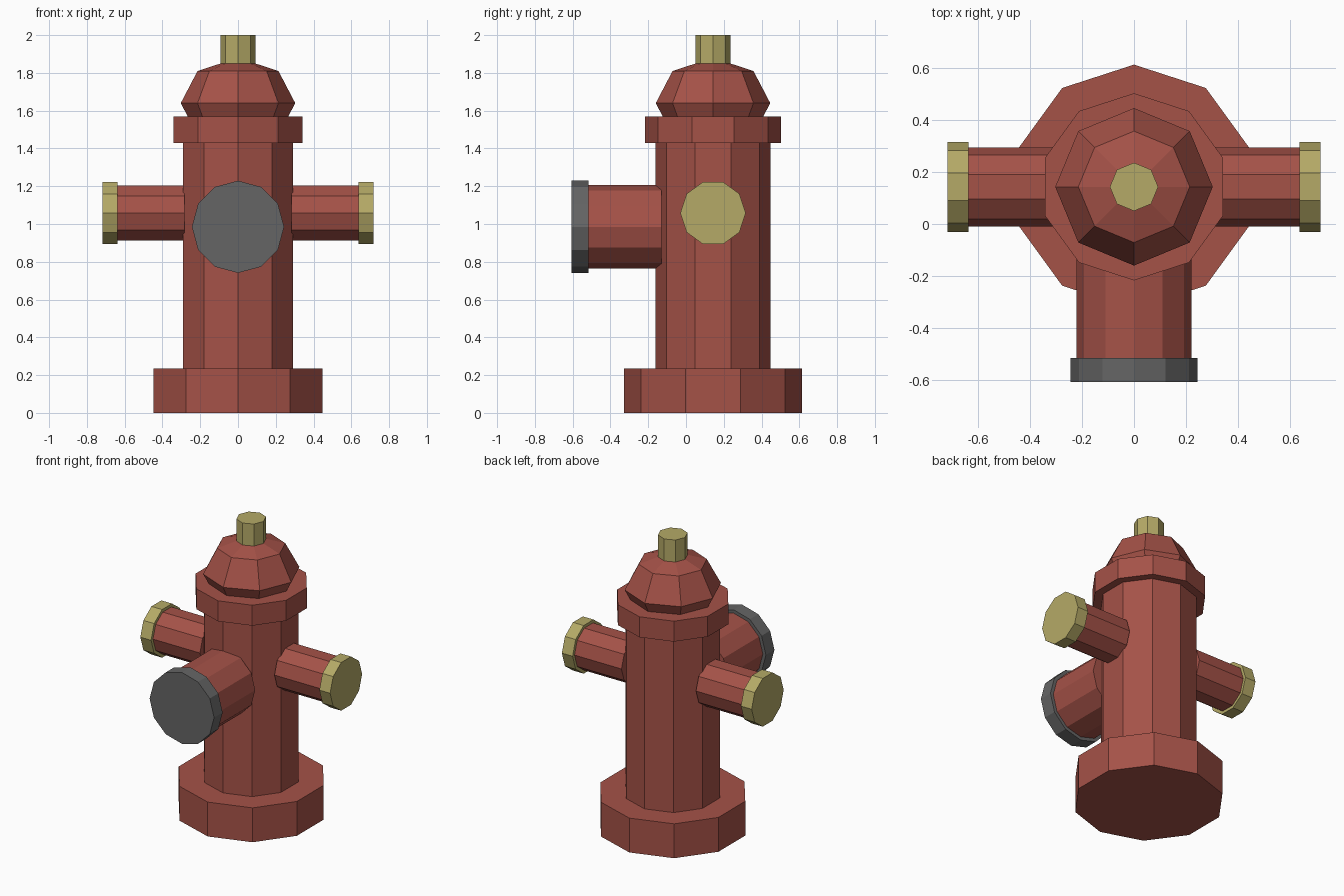
import bpy, bmesh, math
from mathutils import Matrix, Vector

if "Cube" in bpy.data.objects:
    bpy.data.objects.remove(bpy.data.objects["Cube"])

CY = 0.143  # y of the barrel axis


def material(name, rgb):
    m = bpy.data.materials.new(name)
    m.diffuse_color = (*rgb, 1.0)
    m.use_nodes = True
    m.node_tree.nodes["Principled BSDF"].inputs["Base Color"].default_value = m.diffuse_color
    return m


RED = material("faded red paint", (0.375, 0.084, 0.064))
BRASS = material("dull brass", (0.46, 0.40, 0.135))
GREY = material("dark grey metal", (0.13, 0.13, 0.13))


def add_object(name, bm, mat):
    bmesh.ops.recalc_face_normals(bm, faces=bm.faces[:])
    mesh = bpy.data.meshes.new(name)
    bm.to_mesh(mesh)
    bm.free()
    mesh.materials.append(mat)
    ob = bpy.data.objects.new(name, mesh)
    bpy.context.collection.objects.link(ob)
    return ob


def prism(name, sides, radius, start, end, first, mat):
    """Capped prism from start to end, with one corner pointing along 'first'."""
    start, end, u = Vector(start), Vector(end), Vector(first)
    v = (end - start).normalized().cross(u)
    bm = bmesh.new()
    rings = []
    for centre in (start, end):
        ring = []
        for i in range(sides):
            a = 2 * math.pi * i / sides
            ring.append(bm.verts.new(centre + radius * (math.cos(a) * u + math.sin(a) * v)))
        rings.append(ring)
        bm.faces.new(ring)
    for i in range(sides):
        j = (i + 1) % sides
        bm.faces.new((rings[0][i], rings[0][j], rings[1][j], rings[1][i]))
    return add_object(name, bm, mat)


# Upright stack: foot, barrel, collar and top nut
Y = (0, 1, 0)
for name, sides, r, z0, z1, mat in (
        ("base_flange", 10, 0.47, 0.0, 0.235, RED),
        ("barrel", 10, 0.305, 0.235, 1.43, RED),
        ("collar", 10, 0.36, 1.43, 1.57, RED),
        ("top_nut", 8, 0.093, 1.84, 2.0, BRASS)):
    prism(name, sides, r, (0, CY, z0), (0, CY, z1), Y, mat)

# Bonnet: flattened eight-sided sphere sunk into the collar
bm = bmesh.new()
bmesh.ops.create_uvsphere(bm, u_segments=8, v_segments=4, radius=1.0,
                          matrix=Matrix.Translation((0, CY, 1.64)) @ Matrix.Diagonal((0.303, 0.303, 0.24, 1)))
add_object("bonnet", bm, RED)

# Side outlets with brass caps
for side, s in (("left", -1), ("right", 1)):
    prism(side + "_outlet", 10, 0.152, (s * 0.282, CY, 1.058), (s * 0.65, CY, 1.058), Y, RED)
    prism(side + "_outlet_cap", 10, 0.173, (s * 0.637, CY, 1.058), (s * 0.718, CY, 1.058), Y, BRASS)

# Large front outlet with grey cap
Z = (0, 0, 1)
prism("front_outlet", 12, 0.221, (0, -0.13, 0.985), (0, -0.53, 0.985), Z, RED)
prism("front_outlet_cap", 12, 0.244, (0, -0.515, 0.985), (0, -0.607, 0.985), Z, GREY)
